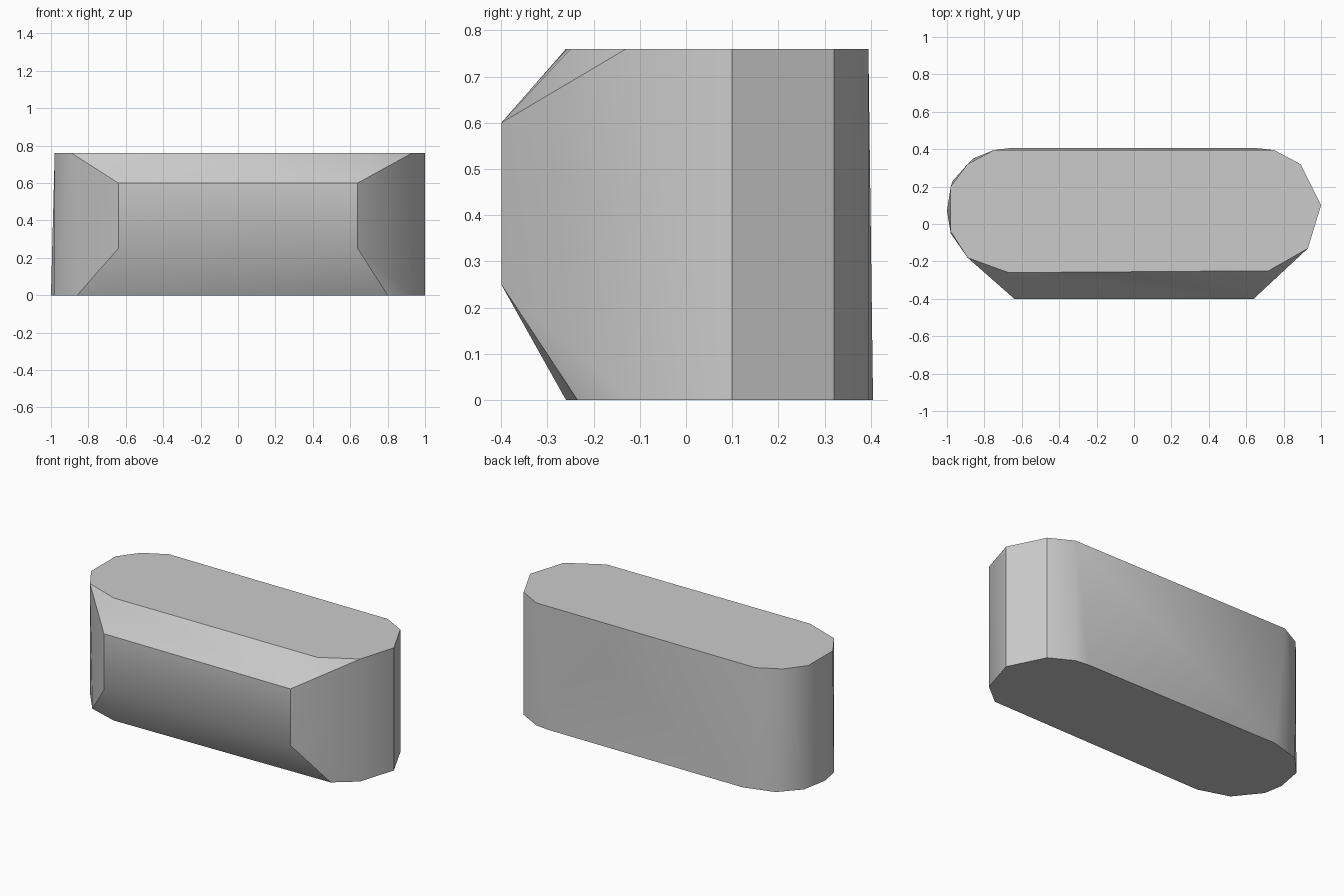
import bpy
import bmesh
import math

cube = bpy.data.objects.get("Cube")
if cube:
    bpy.data.objects.remove(cube, do_unlink=True)

HEIGHT = 0.76

# Outlines of the flat top and the flat base, plus the raised front panel
top_outline = [(-0.98, -0.04), (-0.89, -0.18), (-0.67, -0.26), (0.72, -0.25),
               (0.93, -0.13), (1.0, 0.10), (0.89, 0.32), (0.75, 0.395),
               (-0.75, 0.395), (-0.89, 0.32), (-0.98, 0.20)]
base_outline = [(-1.0, 0.07), (-0.98, -0.05), (-0.86, -0.20), (-0.67, -0.26),
                (0.80, -0.235), (0.93, -0.13), (1.0, 0.10), (0.89, 0.32),
                (0.75, 0.395), (0.66, 0.405), (-0.67, 0.405), (-0.86, 0.35),
                (-0.97, 0.23)]
front_panel = [(side * 0.64, -0.40, z) for side in (-1, 1) for z in (0.25, 0.60)]

# Wrap the three profiles in one convex body
bm = bmesh.new()
points = [(x, y, HEIGHT) for x, y in top_outline]
points += [(x, y, 0) for x, y in base_outline] + front_panel
for p in points:
    bm.verts.new(p)
hull = bmesh.ops.convex_hull(bm, input=bm.verts[:])
loose = {v for v in hull["geom_interior"] + hull["geom_unused"]
         if isinstance(v, bmesh.types.BMVert)}
if loose:
    bmesh.ops.delete(bm, geom=list(loose), context="VERTS")

# Merge coplanar triangles into clean flat faces
bmesh.ops.dissolve_limit(bm, angle_limit=math.radians(0.3),
                         verts=bm.verts[:], edges=bm.edges[:])
bmesh.ops.recalc_face_normals(bm, faces=bm.faces[:])
mesh = bpy.data.meshes.new("rounded_block")
bm.to_mesh(mesh)
bm.free()

# Plain grey surface
grey = bpy.data.materials.new("plain_grey")
grey.use_nodes = True
colour = (0.6, 0.6, 0.6, 1)
grey.diffuse_color = colour
grey.node_tree.nodes["Principled BSDF"].inputs["Base Color"].default_value = colour
mesh.materials.append(grey)

block = bpy.data.objects.new("rounded_block", mesh)
bpy.context.collection.objects.link(block)
bpy.ops.object.select_all(action="DESELECT")
block.select_set(True)
bpy.context.view_layer.objects.active = block
bpy.ops.object.shade_smooth_by_angle(angle=math.radians(32))
